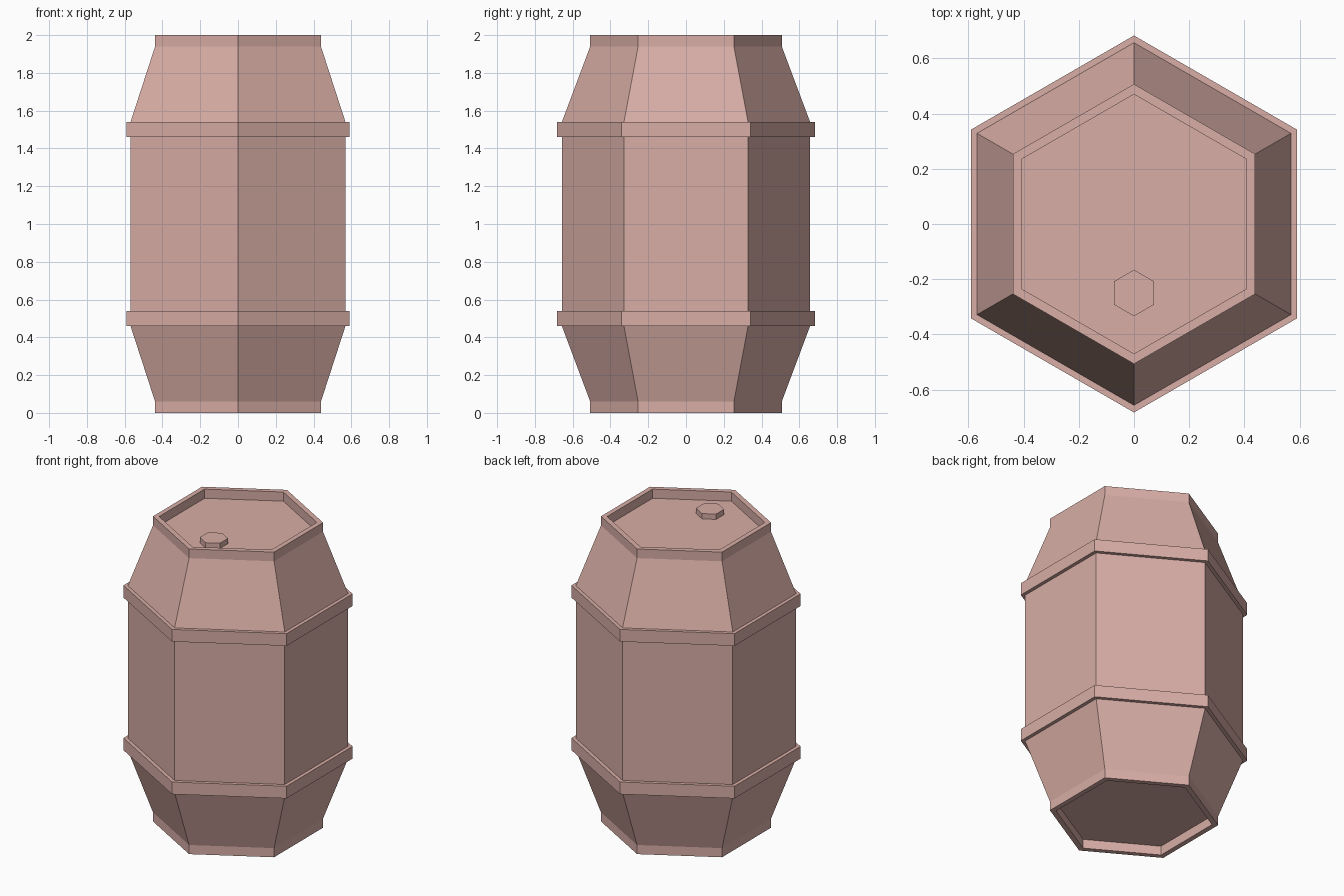
import bpy, bmesh, math

if "Cube" in bpy.data.objects:
    bpy.data.objects.remove(bpy.data.objects["Cube"])

SIDES = 6
mat = bpy.data.materials.new("dusty_pink")
mat.diffuse_color = (0.69, 0.42, 0.38, 1)
mat.use_nodes = True
mat.node_tree.nodes["Principled BSDF"].inputs["Base Color"].default_value = mat.diffuse_color


def lathe(name, profile, centre=(0, 0, 0), cap_start=False, cap_end=False):
    """Sweep (radius, z) points around z as a hexagon with corners on +-y."""
    bm = bmesh.new()
    rings = []
    for r, z in profile:
        rings.append([bm.verts.new((r * math.sin(2 * math.pi * i / SIDES),
                                    -r * math.cos(2 * math.pi * i / SIDES), z))
                      for i in range(SIDES)])
    for a, b in zip(rings, rings[1:]):
        for i in range(SIDES):
            j = (i + 1) % SIDES
            bm.faces.new((a[i], a[j], b[j], b[i]))
    if cap_start:
        bm.faces.new(rings[0][::-1])
    if cap_end:
        bm.faces.new(rings[-1])
    mesh = bpy.data.meshes.new(name)
    bm.to_mesh(mesh)
    bm.free()
    mesh.materials.append(mat)
    obj = bpy.data.objects.new(name, mesh)
    obj.location = centre
    bpy.context.collection.objects.link(obj)
    return obj


# Barrel body: lower half profile from recessed base outward, mirrored for the top
half = [(0.47, 0.06), (0.47, 0.0), (0.507, 0.0), (0.507, 0.06), (0.657, 0.46)]
profile = half + [(r, 2 - z) for r, z in reversed(half)]
lathe("barrel_body", profile, cap_start=True, cap_end=True)

# Raised hoops
for name, z in (("lower_hoop", 0.5), ("upper_hoop", 1.5)):
    lathe(name, [(0.65, z - 0.04), (0.683, z - 0.04),
                 (0.683, z + 0.04), (0.65, z + 0.04)])

# Filler plug on the recessed lid
lathe("filler_plug", [(0.084, 0), (0.084, 0.035)], (0, -0.25, 1.94), cap_end=True)
